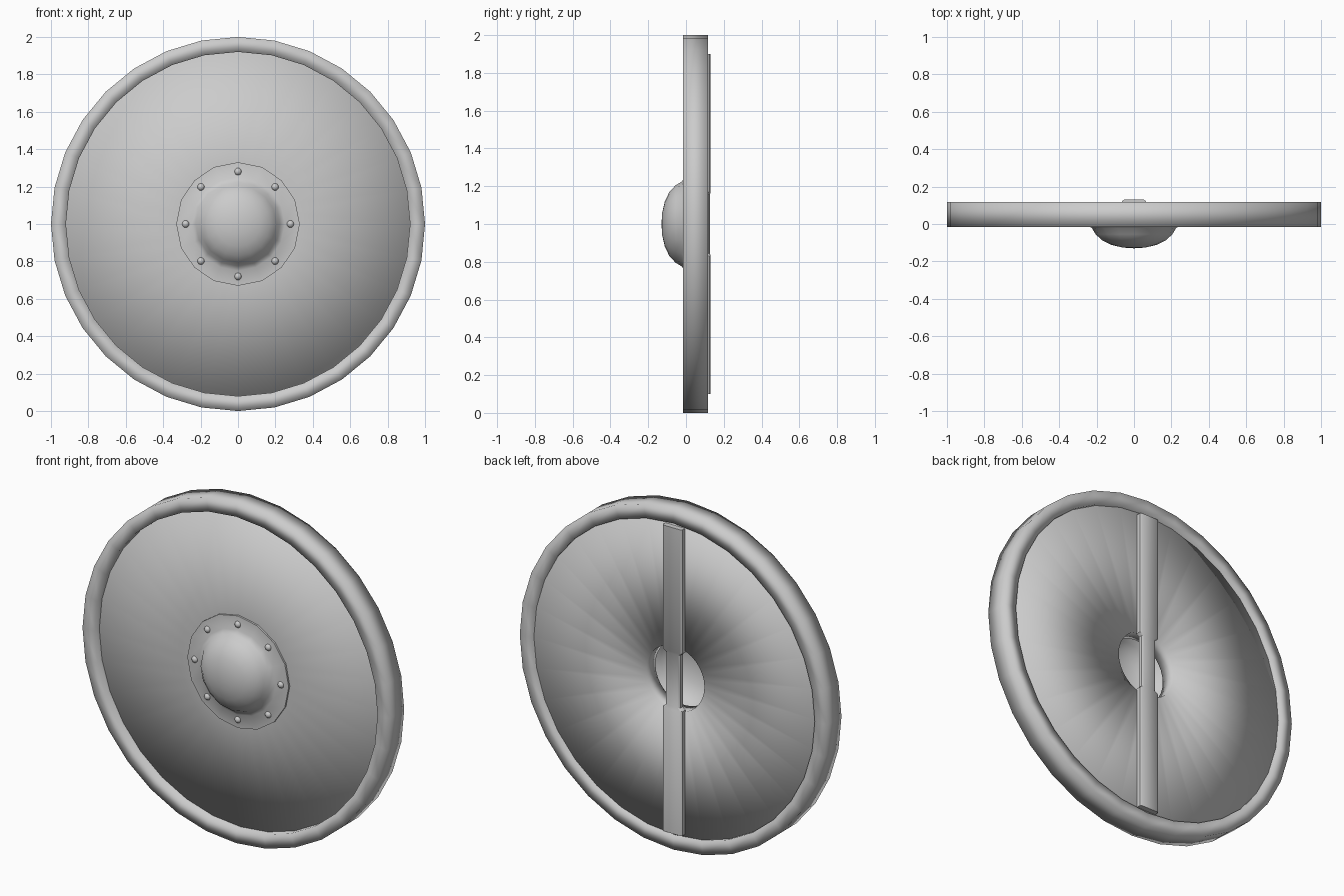
import bpy, bmesh, math
from mathutils import Matrix

if "Cube" in bpy.data.objects:
    bpy.data.objects.remove(bpy.data.objects["Cube"])


def finish(name, bm, angle=None):
    bmesh.ops.remove_doubles(bm, verts=bm.verts, dist=1e-5)
    bmesh.ops.recalc_face_normals(bm, faces=bm.faces)
    for f in bm.faces:
        f.smooth = True
    if angle is not None:
        for e in bm.edges:
            if len(e.link_faces) == 2 and e.calc_face_angle(0) > math.radians(angle):
                e.smooth = False
    me = bpy.data.meshes.new(name)
    bm.to_mesh(me)
    bm.free()
    ob = bpy.data.objects.new(name, me)
    bpy.context.collection.objects.link(ob)
    return ob


def lathe(name, profile, sides, closed, angle=None):
    """Turn (radius, y) points around the shield's axis (y, at z = 1)."""
    bm = bmesh.new()
    rings = []
    for i in range(sides):
        a = 2 * math.pi * i / sides
        rings.append([bm.verts.new((r * math.sin(a), y, 1 + r * math.cos(a)))
                      for r, y in profile])
    n = len(profile)
    for i in range(sides):
        p, q = rings[i], rings[(i + 1) % sides]
        for j in range(n if closed else n - 1):
            k = (j + 1) % n
            bm.faces.new((p[j], q[j], q[k], p[k]))
    return finish(name, bm, angle)


# Rim band with square section, softly shaded
lathe("rim", [(0.92, -0.017), (1.0, -0.017), (1.0, 0.117), (0.92, 0.117)], 32, True)

# Board with a round hand hole in the middle
lathe("board", [(0.925, 0.025), (0.925, 0.1), (0.19, 0.1), (0.19, 0.012),
                (0.3, 0.01)], 32, True)

# Boss: flange and hollow dome
boss = lathe("boss", [(0.33, 0.02), (0.33, 0.0), (0.25, -0.004), (0.225, -0.022),
                      (0.205, -0.055), (0.17, -0.088), (0.12, -0.112),
                      (0.06, -0.126), (0.0, -0.13)], 16, False, 50)

# Rivets round the flange
bm = bmesh.new()
for i in range(8):
    a = math.pi * i / 4
    bmesh.ops.create_uvsphere(
        bm, u_segments=12, v_segments=8, radius=0.02,
        matrix=Matrix.Translation((0.28 * math.sin(a), 0.003, 1 + 0.28 * math.cos(a))))
finish("rivets", bm)

# Back brace with a narrower hand grip
bm = bmesh.new()
sections = [(0.1, 0.063, 0.131), (0.83, 0.063, 0.131), (0.845, 0.046, 0.126),
            (1.155, 0.046, 0.126), (1.17, 0.063, 0.131), (1.9, 0.063, 0.131)]
loops = []
for z, w, y in sections:
    pts = [(-w, 0.095), (-w, y - 0.008), (-w + 0.012, y),
           (w - 0.012, y), (w, y - 0.008), (w, 0.095)]
    loops.append([bm.verts.new((px, py, z)) for px, py in pts])
for p, q in zip(loops, loops[1:]):
    for j in range(6):
        k = (j + 1) % 6
        bm.faces.new((p[j], p[k], q[k], q[j]))
bm.faces.new(loops[0])
bm.faces.new(loops[-1])
finish("grip_bar", bm, 40)
